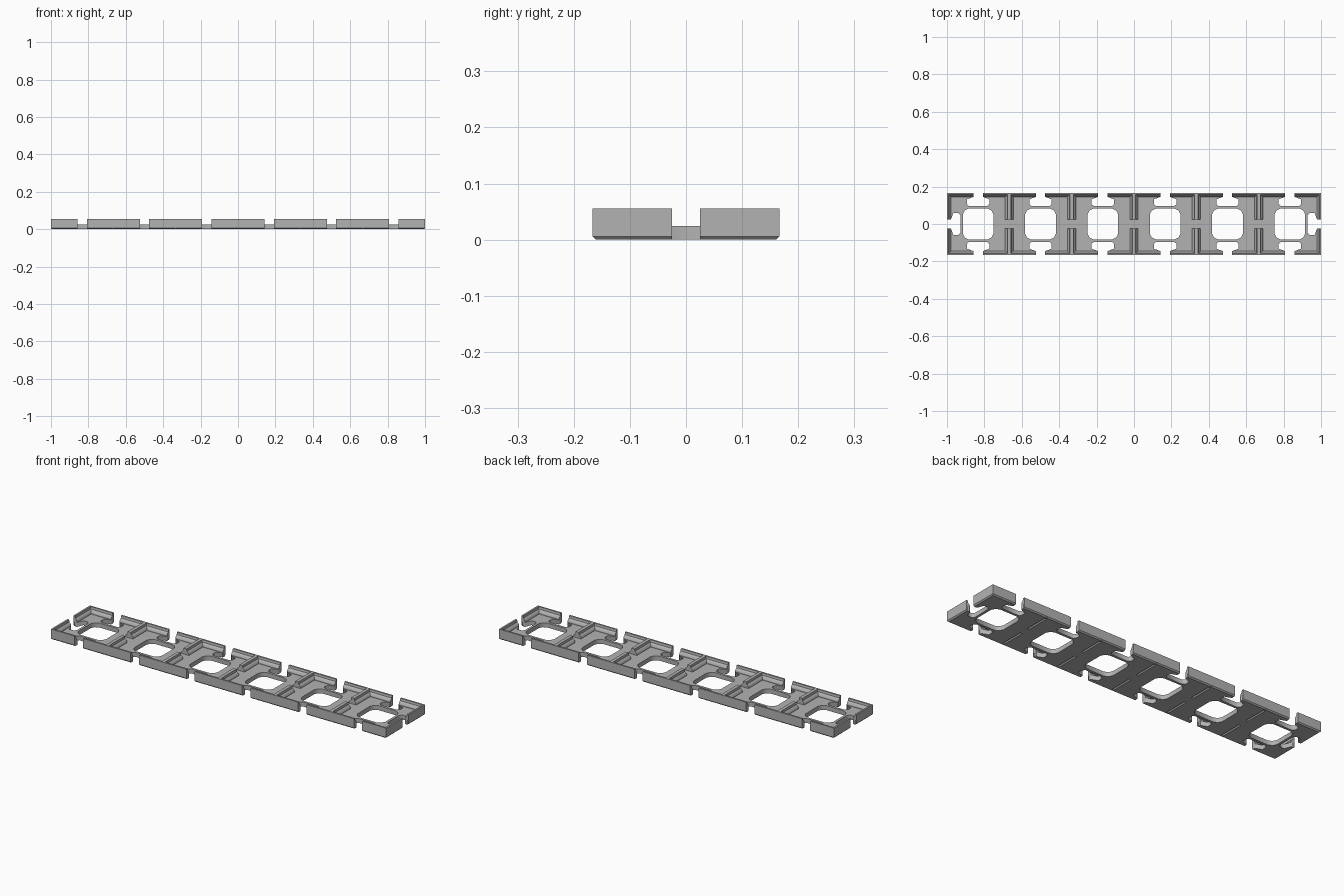
import bpy, bmesh

cube = bpy.data.objects.get("Cube")
if cube:
    bpy.data.objects.remove(cube, do_unlink=True)

CELLS = 6
H = 1 / CELLS          # half width of one square cell
GAP = 0.025            # half width of the opening in each wall
FLOOR = 0.024
CHAMFER = 0.006
centres = [-1 + H * (2 * i + 1) for i in range(CELLS)]

grey = bpy.data.materials.new("plain grey")
grey.use_nodes = True
colour = (0.45, 0.45, 0.45, 1)
grey.diffuse_color = colour
grey.node_tree.nodes["Principled BSDF"].inputs["Base Color"].default_value = colour


# T-shaped notch: (distance along the edge, distance from the cell centre)
half_notch = [(GAP, H - CHAMFER), (GAP, 0.145), (0.06, 0.132), (0.06, 0.106), (0.048, 0.095)]
notch = [(-u, v) for u, v in half_notch] + half_notch[::-1]


def outline():
    """Outer edge of the floor, clockwise from the back left corner."""
    ex, ey = 1 - CHAMFER, H - CHAMFER
    back = [(c + u, v) for c in centres for u, v in notch]
    right = [(1 - H + v, -u) for u, v in notch]
    half = [(-ex, ey)] + back + [(ex, ey)] + right
    return half + [(-x, -y) for x, y in half]


def window(cx):
    """Square opening with rounded corners."""
    a, b, c = 0.082, 0.052, 0.072
    quarter = [(a, b), (c, c), (b, a)]
    pts = quarter + [(-x, y) for x, y in quarter[::-1]]
    pts += [(-x, -y) for x, y in pts]
    return [(cx + x, y) for x, y in pts]


def slit(cx, side):
    """Groove under the joint between two cells."""
    w, y0, y1 = CHAMFER, side * GAP, side * (H - 0.014)
    return [(cx - w, y0), (cx + w, y0), (cx + w, y1), (cx - w, y1)]


# Pierced floor, filled from its outlines
curve = bpy.data.curves.new("floor", "CURVE")
curve.dimensions = "2D"
curve.fill_mode = "BOTH"
curve.extrude = FLOOR / 2
loops = [outline()] + [window(c) for c in centres]
loops += [slit(c + H, s) for c in centres[:-1] for s in (-1, 1)]
for loop in loops:
    spline = curve.splines.new("POLY")
    spline.points.add(len(loop) - 1)
    for point, (x, y) in zip(spline.points, loop):
        point.co = (x, y, 0, 1)
    spline.use_cyclic_u = True
floor = bpy.data.objects.new("floor", curve)
bpy.context.collection.objects.link(floor)
floor.location.z = FLOOR / 2
curve.materials.append(grey)
bpy.ops.object.select_all(action="DESELECT")
floor.select_set(True)
bpy.context.view_layer.objects.active = floor
bpy.ops.object.convert(target="MESH")

# Wall section: (distance in from the cell edge, height)
section = [(CHAMFER, 0), (0, CHAMFER), (0, 0.056), (0.009, 0.056),
           (0.011, 0.044), (0.018, 0.037), (0.022, 0.03), (0.022, 0)]


def corner_wall(bm, cx, sx, sy):
    """L-shaped wall mitred around one corner of a cell."""
    rings = [[(GAP, H - d, z) for d, z in section],
             [(H - d, H - d, z) for d, z in section],
             [(H - d, GAP, z) for d, z in section]]
    verts = [[bm.verts.new((cx + sx * x, sy * y, z)) for x, y, z in ring] for ring in rings]
    n = len(section)
    for a, b in zip(verts, verts[1:]):
        for i in range(n):
            j = (i + 1) % n
            bm.faces.new((a[i], a[j], b[j], b[i]))
    bm.faces.new(verts[0])
    bm.faces.new(verts[-1][::-1])


# Walls around every cell
for index, cx in enumerate(centres):
    bm = bmesh.new()
    for sx in (-1, 1):
        for sy in (-1, 1):
            corner_wall(bm, cx, sx, sy)
    bmesh.ops.recalc_face_normals(bm, faces=bm.faces)
    mesh = bpy.data.meshes.new("cell_walls")
    bm.to_mesh(mesh)
    bm.free()
    mesh.materials.append(grey)
    walls = bpy.data.objects.new(f"cell_walls_{index + 1}", mesh)
    bpy.context.collection.objects.link(walls)
